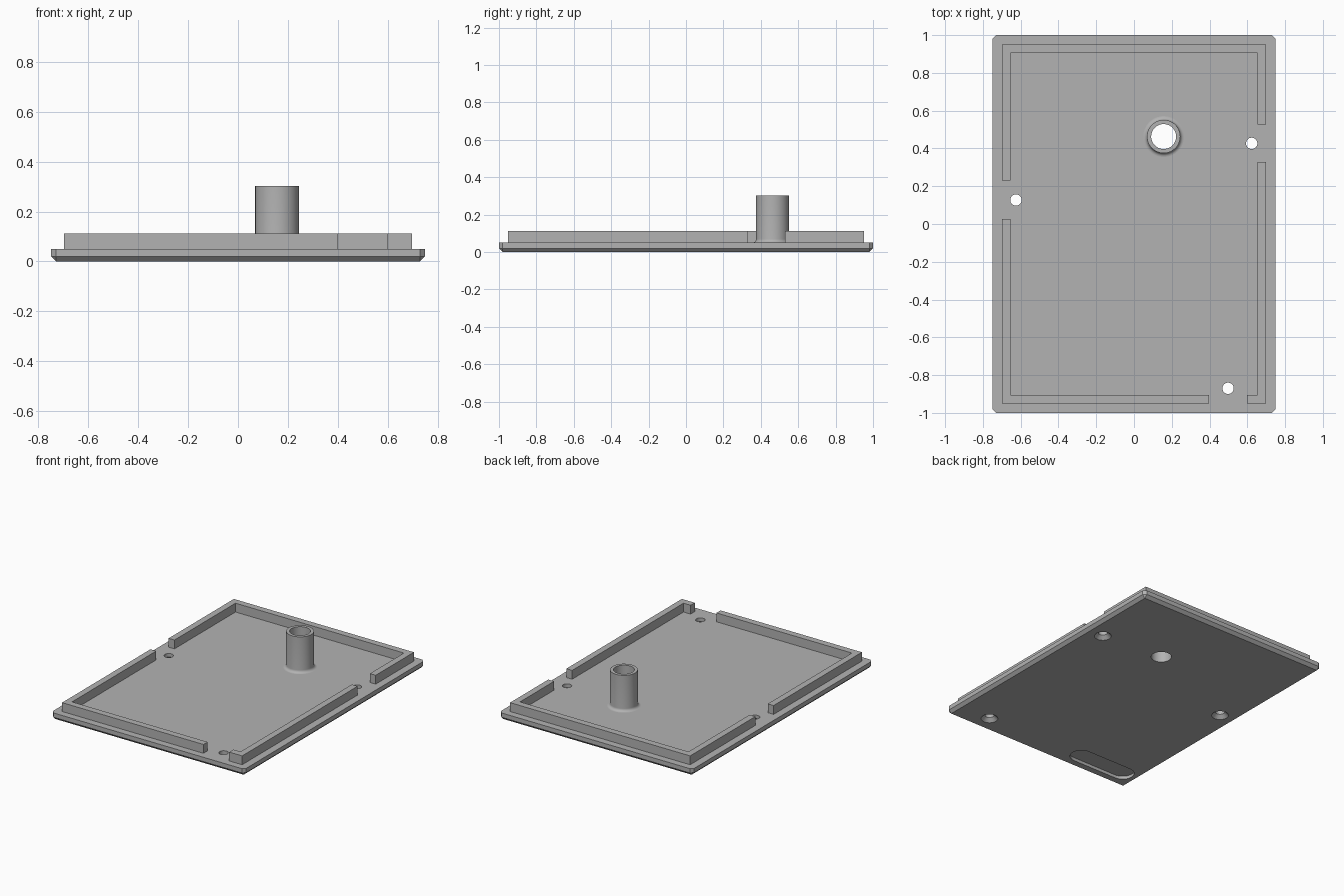
import bpy, bmesh, math
from mathutils import Matrix, Vector

if "Cube" in bpy.data.objects:
    bpy.data.objects.remove(bpy.data.objects["Cube"])

grey = bpy.data.materials.new("plain_grey")
grey.diffuse_color = (0.45, 0.45, 0.45, 1)
grey.use_nodes = True
grey.node_tree.nodes["Principled BSDF"].inputs["Base Color"].default_value = grey.diffuse_color

TOP = 0.05                      # top of the base plate
POST = (0.157, 0.463)           # hollow post centre
BORE = 0.066
HOLES = [(-0.625, 0.127), (0.623, 0.427), (0.498, -0.87)]


def finish(bm, name):
    bmesh.ops.recalc_face_normals(bm, faces=bm.faces[:])
    me = bpy.data.meshes.new(name)
    bm.to_mesh(me)
    bm.free()
    ob = bpy.data.objects.new(name, me)
    bpy.context.collection.objects.link(ob)
    me.materials.append(grey)
    return ob


def smooth(ob):
    bpy.ops.object.select_all(action='DESELECT')
    ob.select_set(True)
    bpy.context.view_layer.objects.active = ob
    bpy.ops.object.shade_smooth_by_angle(angle=math.radians(30))


def prism(bm, pts, z0, z1):
    face = bm.faces.new([bm.verts.new((x, y, z0)) for x, y in pts])
    ext = bmesh.ops.extrude_face_region(bm, geom=[face])["geom"]
    verts = [v for v in ext if isinstance(v, bmesh.types.BMVert)]
    bmesh.ops.translate(bm, verts=verts, vec=(0, 0, z1 - z0))


def lathe(bm, profile, centre, n=64):
    verts = [bm.verts.new((centre[0] + r, centre[1], z)) for r, z in profile]
    edges = [bm.edges.new(p) for p in zip(verts, verts[1:])]
    bmesh.ops.spin(bm, geom=verts + edges, cent=(*centre, 0), axis=(0, 0, 1),
                   angle=math.tau, steps=n, use_merge=True)
    bmesh.ops.remove_doubles(bm, verts=bm.verts[:], dist=1e-5)


# Base plate with chamfered corners and lower edges
bm = bmesh.new()
bmesh.ops.create_cube(bm, size=1, matrix=Matrix.Translation((0, 0, TOP / 2))
                      @ Matrix.Diagonal((1.5, 2.0, TOP, 1)))
edges = [e for e in bm.edges if min(v.co.z for v in e.verts) < 0.001]
bmesh.ops.bevel(bm, geom=edges, offset=0.02, segments=1, affect='EDGES')
plate = finish(bm, "base_plate")

# Cutters: post bore, countersunk screw holes, shallow finger slot underneath
bm = bmesh.new()
lathe(bm, [(0, -0.1), (BORE, -0.1), (BORE, 0.1), (0, 0.1)], POST)
for h in HOLES:
    lathe(bm, [(0, -0.02), (0.055, -0.02), (0.055, 0), (0.03, 0.025),
               (0.03, 0.1), (0, 0.1)], h, 32)
slot = []
for side, start in ((1, -90), (-1, 90)):
    for i in range(17):
        a = math.radians(start + i * 180 / 16)
        slot.append((-0.45 + side * 0.175 + 0.075 * math.cos(a),
                     -0.86 + 0.075 * math.sin(a)))
prism(bm, slot, -0.05, 0.022)
cutter = finish(bm, "cutter")
cutter.hide_render = True
mod = plate.modifiers.new("cuts", 'BOOLEAN')
mod.operation = 'DIFFERENCE'
mod.solver = 'EXACT'
mod.object = cutter
bpy.context.view_layer.objects.active = plate
bpy.ops.object.modifier_apply(modifier=mod.name)
bpy.data.objects.remove(cutter)
smooth(plate)

# Raised rim in three runs, with a gap beside each screw hole
X, Y, x, y = 0.698, 0.951, 0.653, 0.905
runs = {
    "rim_front_left": [(0.398, -Y), (-X, -Y), (-X, 0.027), (-x, 0.027),
                       (-x, -y), (0.398, -y)],
    "rim_back": [(-X, 0.229), (-X, Y), (X, Y), (X, 0.528), (x, 0.528),
                 (x, y), (-x, y), (-x, 0.229)],
    "rim_front_right": [(0.598, -Y), (X, -Y), (X, 0.328), (x, 0.328),
                        (x, -y), (0.598, -y)],
}
for name, pts in runs.items():
    bm = bmesh.new()
    prism(bm, pts, TOP, 0.112)
    finish(bm, name)

# Hollow post with a filleted foot
R, F = 0.088, 0.02
foot = [(R + F - F * math.sin(a), TOP + F - F * math.cos(a))
        for a in (math.pi / 2 * i / 6 for i in range(7))]
bm = bmesh.new()
lathe(bm, foot + [(R, 0.302), (BORE, 0.302), (BORE, TOP)], POST)
smooth(finish(bm, "hollow_post"))
